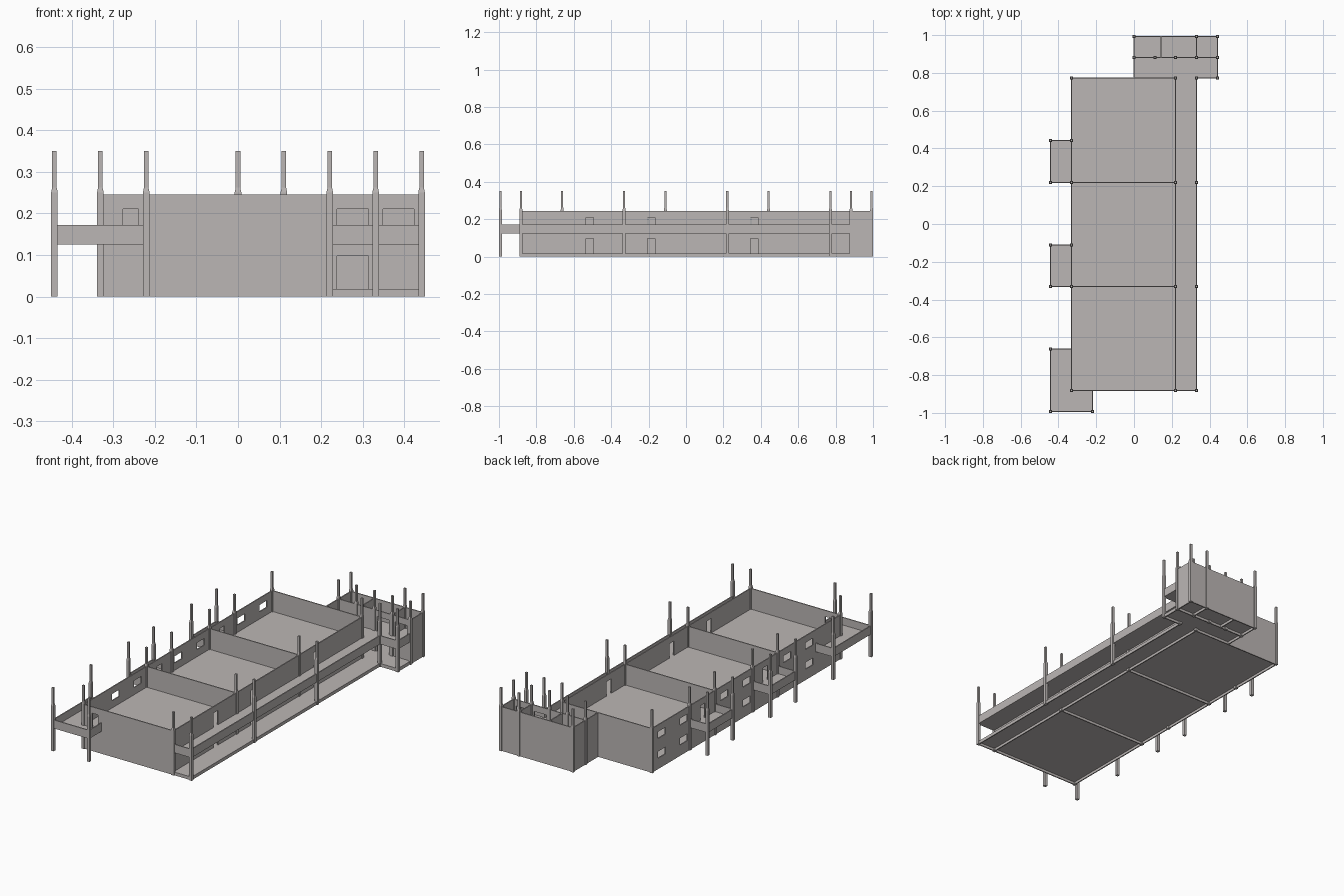
import bpy
import bmesh

if "Cube" in bpy.data.objects:
    bpy.data.objects.remove(bpy.data.objects["Cube"], do_unlink=True)

G = 0.1103                      # structural grid step
FLOOR, SLAB, RAIL, TOP = 0.018, 0.125, 0.172, 0.245
UPPER = SLAB + 0.005
DOOR = 0.08
THICK = 0.006

plaster = bpy.data.materials.new("warm_grey_plaster")
plaster.use_nodes = True
colour = (0.5, 0.47, 0.46, 1)
plaster.diffuse_color = colour
plaster.node_tree.nodes["Principled BSDF"].inputs["Base Color"].default_value = colour


def finish(name, bm):
    bmesh.ops.remove_doubles(bm, verts=bm.verts, dist=1e-5)
    bmesh.ops.recalc_face_normals(bm, faces=bm.faces)
    mesh = bpy.data.meshes.new(name)
    bm.to_mesh(mesh)
    bm.free()
    mesh.materials.append(plaster)
    ob = bpy.data.objects.new(name, mesh)
    bpy.context.collection.objects.link(ob)
    return ob


def slab(name, x0, x1, y0, y1, z0, z1):
    """Flat box between grid lines."""
    bm = bmesh.new()
    for v in bmesh.ops.create_cube(bm, size=1)["verts"]:
        v.co.x = (x1 if v.co.x > 0 else x0) * G
        v.co.y = (y1 if v.co.y > 0 else y0) * G
        v.co.z = z1 if v.co.z > 0 else z0
    return finish(name, bm)


def wall(name, start, end, z0=0, z1=TOP, holes=()):
    """Wall along one axis between grid points; holes are (u0, u1, z0, z1) in units."""
    axis = 0 if start[1] == end[1] else 1
    fixed = start[1 - axis] * G
    a, b = start[axis] * G, end[axis] * G
    us = sorted({a, b, *(u for h in holes for u in h[:2])})
    zs = sorted({z0, z1, *(z for h in holes for z in h[2:])})
    bm = bmesh.new()
    for u0, u1 in zip(us, us[1:]):
        for w0, w1 in zip(zs, zs[1:]):
            um, wm = (u0 + u1) / 2, (w0 + w1) / 2
            if any(h[0] < um < h[1] and h[2] < wm < h[3] for h in holes):
                continue
            corners = [(u0, w0), (u1, w0), (u1, w1), (u0, w1)]
            bm.faces.new([bm.verts.new((u, fixed, z) if axis == 0 else (fixed, u, z))
                          for u, z in corners])
    ob = finish(name, bm)
    mod = ob.modifiers.new("thickness", "SOLIDIFY")
    mod.thickness = THICK
    mod.offset = 0
    return ob


def opening(centre, width, z, height=DOOR):
    return (centre - width / 2, centre + width / 2, z, z + height)


def column(name, x, y):
    """Post with a wide lower shaft tapering to a thin upper one."""
    bm = bmesh.new()
    rings = []
    for half, z in ((0.008, 0), (0.008, 0.25), (0.0055, 0.262), (0.0055, 0.35)):
        rings.append([bm.verts.new((x * G + sx * half, y * G + sy * half, z))
                      for sx, sy in ((-1, -1), (1, -1), (1, 1), (-1, 1))])
    for low, high in zip(rings, rings[1:]):
        for i in range(4):
            j = (i + 1) % 4
            bm.faces.new((low[i], low[j], high[j], high[i]))
    bm.faces.new(rings[0])
    bm.faces.new(rings[-1])
    finish(name, bm)


# Floors on both storeys
for level, z0, z1 in (("ground", FLOOR - 0.004, FLOOR), ("upper", SLAB, UPPER)):
    slab(level + "_room_floor", -3, 2, -8, 7, z0, z1)
    slab(level + "_corridor_floor", 2, 3, -8, 7, z0, z1)
    slab(level + "_wing_floor", 0, 4, 7, 9, z0, z1)

# Main block walls
wall("front_wall", (-3, -8), (2, -8), holes=[opening(-0.258, 0.037, UPPER)])
wall("rear_wall", (-3, 7), (2, 7))
wall("front_divider", (-3, -3), (2, -3))
wall("rear_divider", (-3, 2), (2, 2))
wall("corridor_wall", (2, -8), (2, 7),
     holes=[opening(y, 0.04, z) for y in (-0.515, -0.187, 0.365) for z in (FLOOR, UPPER)])

# Window wall: a pair of windows per room and storey, doors to the balconies
holes = []
for bay in (-6, -1, 4):
    for shift in (0.055, 0.25):
        for sill in (0.06, 0.17):
            holes.append(opening(bay * G + shift, 0.065, sill, 0.038))
holes += [opening(y * G, 0.04, UPPER) for y in (-2, 3)]
wall("window_wall", (-3, -8), (-3, 7), holes=holes)

# Rear wing
wall("wing_back_wall", (0, 9), (4, 9))
wall("wing_right_wall", (0, 7), (0, 9))
wall("wing_left_wall", (4, 8), (4, 9))
wall("wing_inner_wall", (0, 8), (4, 8),
     holes=[opening(2.5 * G, 0.075, FLOOR), opening(2.5 * G, 0.075, UPPER),
            opening(3.5 * G, 0.075, UPPER)])
wall("wing_partition", (1.3, 8), (1.3, 9))
wall("wing_left_partition", (3, 8), (3, 9))

# Corridor parapets above, with low kerbs along the same edges below
edges = [((3, -8), (3, 7)), ((2, -8), (3, -8)), ((3, 7), (4, 7)), ((4, 7), (4, 8))]
for i, (a, b) in enumerate(edges, 1):
    wall(f"corridor_parapet_{i}", a, b, SLAB, RAIL)
    wall(f"corridor_kerb_{i}", a, b, 0, FLOOR)

# Side balconies
for name, y0, y1 in (("middle", -3, -1), ("rear", 2, 4)):
    slab(name + "_balcony_floor", -4, -3, y0, y1, SLAB, UPPER)
    path = [(-3, y0), (-4, y0), (-4, y1), (-3, y1)]
    for i, (a, b) in enumerate(zip(path, path[1:]), 1):
        wall(f"{name}_balcony_parapet_{i}", min(a, b), max(a, b), SLAB, RAIL)

# Corner balcony wrapping the front
slab("corner_balcony_side_floor", -4, -3, -8, -6, SLAB, UPPER)
slab("corner_balcony_front_floor", -4, -2, -9, -8, SLAB, UPPER)
path = [(-3, -6), (-4, -6), (-4, -9), (-2, -9), (-2, -8)]
for i, (a, b) in enumerate(zip(path, path[1:]), 1):
    wall(f"corner_balcony_parapet_{i}", min(a, b), max(a, b), SLAB, RAIL)

# Columns, listed by grid row
rows = {
    -9: (-4, -2), -8: (-3, 2, 3), -6: (-4,), -3: (-4, -3, 2, 3),
    -1: (-4, -3), 2: (-4, -3, 2, 3), 4: (-4, -3), 7: (-3, 2, 3, 4),
    8: (0, 1, 2, 3, 4), 9: (0, 3, 4),
}
for y, xs in rows.items():
    for x in xs:
        column(f"column_row_{y + 10}_line_{x + 5}", x, y)
